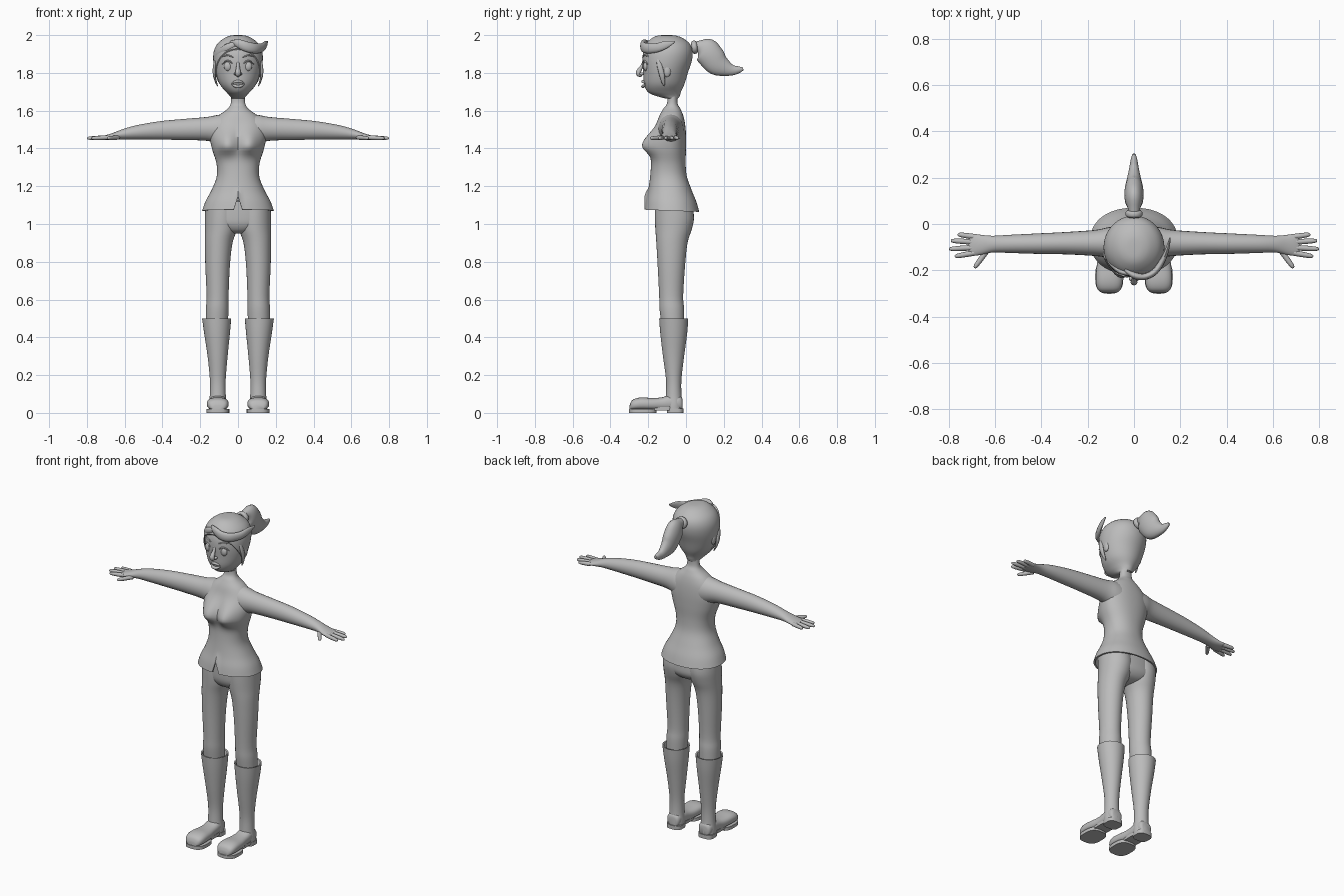
import bpy, bmesh, math
from mathutils import Vector as V

GREY = bpy.data.materials.new("plain grey")
GREY.diffuse_color = (0.5, 0.5, 0.5, 1)


def finish(bm, name, mirror=False, angle=45):
    """Turn a bmesh into a smooth shaded object, optionally mirrored in x."""
    bmesh.ops.recalc_face_normals(bm, faces=bm.faces)
    me = bpy.data.meshes.new(name)
    bm.to_mesh(me)
    bm.free()
    me.materials.append(GREY)
    me.shade_smooth()
    me.set_sharp_from_angle(angle=math.radians(angle))
    ob = bpy.data.objects.new(name, me)
    bpy.context.collection.objects.link(ob)
    if mirror:
        ob.modifiers.new("mirror", 'MIRROR').use_mirror_merge = False
    return ob


def resample(st, k):
    """Catmull-Rom interpolation of section tuples, k steps per span."""
    out = []
    for i in range(len(st) - 1):
        a, b, c, d = st[max(i - 1, 0)], st[i], st[i + 1], st[min(i + 2, len(st) - 1)]
        for j in range(k):
            t = j / k
            out.append(tuple(0.5 * (2 * q + (r - p) * t + (2 * p - 5 * q + 4 * r - s) * t * t
                                    + (3 * q - p - 3 * r + s) * t ** 3)
                             for p, q, r, s in zip(a, b, c, d)))
    return out + [st[-1]]


def ring(c, u, v, n=32, p=2.0):
    """Superellipse loop around c with half axes u and v."""
    f = lambda x: math.copysign(abs(x) ** (2 / p), x)
    return [V(c) + V(u) * f(math.cos(a)) + V(v) * f(math.sin(a))
            for a in (2 * math.pi * i / n for i in range(n))]


def loft(rings, cap_start=True, cap_end=True):
    bm = bmesh.new()
    loops = [[bm.verts.new(p) for p in r] for r in rings]
    for a, b in zip(loops, loops[1:]):
        for i in range(len(a)):
            j = (i + 1) % len(a)
            bm.faces.new((a[i], a[j], b[j], b[i]))
    if cap_start:
        bm.faces.new(loops[0])
    if cap_end:
        bm.faces.new(loops[-1])
    return bm


def z_rings(st, k=4, n=32, p=2.0):
    """Horizontal sections: z, x centre, half width, front y, back y."""
    return [ring((x, (f + b) / 2, z), (w, 0, 0), (0, (b - f) / 2, 0), n, p)
            for z, x, w, f, b in resample(st, k)]


def tube(name, st, up=(0, 0, 1), k=4, n=12, mirror=False):
    """Sweep: x, y, z, radius along up, radius sideways."""
    st = resample(st, k)
    pts = [V(s[:3]) for s in st]
    rings = []
    for i, s in enumerate(st):
        t = (pts[min(i + 1, len(pts) - 1)] - pts[max(i - 1, 0)]).normalized()
        side = t.cross(V(up)).normalized()
        rings.append(ring(pts[i], side * s[4], side.cross(t) * s[3], n))
    return finish(loft(rings), name, mirror, 60)


def ball(name, c, r, mirror=False):
    bm = bmesh.new()
    bmesh.ops.create_uvsphere(bm, u_segments=20, v_segments=12, radius=1)
    for v in bm.verts:
        v.co = V((c[i] + v.co[i] * r[i] for i in range(3)))
    return finish(bm, name, mirror)


# Shirt: torso with neck, bust, flared hem and front notch
torso = [(1.07, 0, .19, -.22, .07), (1.12, 0, .172, -.213, .055), (1.18, 0, .14, -.20, .03),
         (1.25, 0, .113, -.19, .005), (1.32, 0, .114, -.185, -.002), (1.40, 0, .138, -.185, 0),
         (1.47, 0, .15, -.175, 0), (1.53, 0, .138, -.155, -.005), (1.575, 0, .10, -.14, -.015),
         (1.61, 0, .055, -.12, -.03), (1.64, 0, .038, -.10, -.045), (1.70, 0, .036, -.10, -.045)]
lining = [(1.13, 0, .15, -.195, .035), (1.07, 0, .18, -.21, .06)]
bm = loft(z_rings(lining, 1, 64, 2.2) + z_rings(torso, 5, 64, 2.2), cap_start=False)
for v in bm.verts:
    x, y, z = v.co
    if y < -.09 and z > 1.25:
        dz = (z - 1.415) / (.075 if z > 1.415 else .045)
        dx = (abs(x) - .06) / .06
        v.co.y -= .056 * math.exp(-dx * dx - dz * dz) * min(1, (-.09 - y) / .05)
    if z < 1.2:
        low = 1.07 - .04 * (y + .075)
        if y < -.1:
            low += .07 * max(0, 1 - abs(x) / .02)
        v.co.z = low + (z - 1.07) * (1.2 - low) / .13
finish(bm, "shirt_torso")

# Arms, running from inside the shoulder to the palm: x, y centre, half depth, bottom, top
arm = [(.06, -.08, .07, 1.40, 1.585), (.11, -.08, .066, 1.425, 1.577), (.17, -.082, .056, 1.441, 1.566),
       (.30, -.083, .048, 1.445, 1.555), (.42, -.085, .044, 1.447, 1.543), (.54, -.086, .039, 1.448, 1.522),
       (.61, -.087, .036, 1.448, 1.502), (.66, -.09, .043, 1.446, 1.483),
       (.70, -.09, .048, 1.446, 1.470), (.715, -.09, .044, 1.448, 1.464)]
finish(loft([ring((x, y, (b + t) / 2), (0, d, 0), (0, 0, (t - b) / 2), 24)
             for x, y, d, b, t in resample(arm, 4)]), "arm", True)

# Fingers and thumb
for name, base, tip in (("little_finger", (.69, -.055), (.762, -.045)),
                        ("ring_finger", (.69, -.078), (.792, -.072)),
                        ("middle_finger", (.69, -.102), (.80, -.108)),
                        ("index_finger", (.69, -.125), (.775, -.14)),
                        ("thumb", (.635, -.115), (.69, -.19))):
    (x0, y0), (x1, y1) = base, tip
    at = lambda t, r: (x0 + (x1 - x0) * t, y0 + (y1 - y0) * t, 1.458 - .004 * t, r, r)
    tube(name, [at(0, .012), at(.5, .0115), at(.85, .0095), at(.97, .006), at(1, .002)], k=2, n=10, mirror=True)

# Trousers: hips and legs
hips = [(1.12, 0, .165, -.165, .03), (1.05, 0, .172, -.165, .036), (1.0, 0, .165, -.16, .035),
        (.965, 0, .10, -.14, .01), (.95, 0, .04, -.11, -.03)]
finish(loft(z_rings(hips, 4, 40, 2.3)), "trouser_hips")
leg = [(1.10, .085, .088, -.165, .035), (1.03, .086, .089, -.165, .042), (.97, .09, .085, -.162, .03),
       (.90, .102, .073, -.157, .008), (.78, .108, .065, -.15, -.005), (.62, .108, .058, -.142, -.015),
       (.55, .11, .06, -.14, -.01), (.47, .112, .058, -.13, -.01)]
finish(loft(z_rings(leg)), "trouser_leg", True)

# Boots: rim, shaft, foot, soles
shaft = [(.50, .113, .077, -.142, .012), (.42, .111, .068, -.136, .006), (.30, .108, .053, -.122, -.01),
         (.18, .107, .042, -.106, -.024), (.10, .107, .042, -.106, -.024), (.05, .107, .046, -.11, -.018),
         (.02, .107, .046, -.11, -.018)]
rim = [ring((.113, -.065, z), (r, 0, 0), (0, r, 0)) for z, r in ((.47, .06), (.498, .069))]
finish(loft(rim + z_rings(shaft), cap_start=False), "boot_shaft", True)
foot = [(-.298, .028, .04), (-.288, .046, .064), (-.265, .056, .077), (-.23, .058, .082), (-.18, .054, .079),
        (-.13, .046, .082), (-.08, .044, .095), (-.03, .04, .09), (-.018, .026, .07)]
finish(loft([ring((.107, y, (t + .014) / 2), (w, 0, 0), (0, 0, (t - .014) / 2), 24, 2.5)
             for y, w, t in resample(foot, 3)]), "boot_foot", True)


def sole(name, yf, yb, w, z0, z1, p):
    c = (.107, (yf + yb) / 2)
    finish(loft([ring((*c, z), (w, 0, 0), (0, (yb - yf) / 2, 0), 32, p) for z in (z0, z1)]), name, True, 30)


sole("boot_front_sole", -.302, -.155, .061, 0, .02, 2.8)
sole("boot_heel", -.10, -.013, .048, 0, .024, 3)
sole("boot_arch", -.20, -.06, .043, .012, .03, 4)

# Head
head = [(1.665, 0, .034, -.11, -.042), (1.68, 0, .045, -.165, -.036), (1.70, 0, .064, -.203, -.03),
        (1.74, 0, .096, -.222, -.012), (1.80, 0, .117, -.227, .006), (1.86, 0, .126, -.231, .026),
        (1.91, 0, .123, -.226, .03), (1.95, 0, .104, -.207, .015), (1.98, 0, .068, -.175, -.022),
        (1.993, 0, .035, -.145, -.058), (1.996, 0, .005, -.11, -.09)]
finish(loft(z_rings(head, 4, 48)), "head")

# Hair cap: a slightly larger head shape cut along the hairline
bm = loft(z_rings([(z + .004, x, w + .005, f - .005, b + .005) for z, x, w, f, b in head], 4, 48))
cut = bmesh.ops.bisect_plane(bm, geom=bm.verts[:] + bm.edges[:] + bm.faces[:], plane_co=(0, -.23, 1.935),
                             plane_no=V((0, -.235, -.16)).normalized(), clear_outer=True)
bmesh.ops.holes_fill(bm, edges=[e for e in cut["geom_cut"] if isinstance(e, bmesh.types.BMEdge)])
finish(bm, "hair_cap")

# Fringe sweeping across the forehead, side locks, ears
tube("fringe", [(-.04, -.198, 1.965, .006, .006), (.0, -.222, 1.956, .022, .014), (.045, -.228, 1.939, .027, .014),
                (.09, -.206, 1.93, .027, .014), (.125, -.155, 1.933, .024, .012), (.145, -.105, 1.95, .02, .008),
                (.156, -.06, 1.965, .004, .003)])
tube("fringe_left", [(.0, -.213, 1.958, .012, .01), (-.055, -.207, 1.935, .02, .011),
                     (-.10, -.17, 1.905, .018, .01), (-.122, -.13, 1.87, .006, .006)])
tube("side_lock", [(.112, -.15, 1.885, .008, .006), (.124, -.14, 1.84, .014, .008),
                   (.126, -.128, 1.79, .014, .007), (.116, -.12, 1.75, .009, .005), (.108, -.115, 1.73, .002, .002)],
     up=(0, 1, 0), mirror=True)
ball("ear", (.117, -.10, 1.81), (.012, .02, .032), True)

# Ponytail with its band
tube("ponytail", [(0, .03, 1.935, .025, .025), (0, .065, 1.94, .03, .026), (0, .10, 1.925, .065, .038),
                  (0, .13, 1.89, .07, .042), (0, .17, 1.845, .062, .036), (0, .235, 1.816, .032, .022),
                  (0, .28, 1.817, .018, .014), (0, .302, 1.823, .008, .007)], n=20)
tube("hair_band", [(0, .03, 1.934, .024, .028), (0, .037, 1.935, .034, .036),
                   (0, .052, 1.937, .034, .036), (0, .06, 1.938, .024, .026)], n=20)

# Face: eyes, lids, brows, nose, lips
ball("eye", (.053, -.213, 1.835), (.021, .013, .025), True)
tube("eyelid", [(.028, -.223, 1.845, .002, .003), (.04, -.226, 1.859, .004, .005), (.055, -.222, 1.864, .004, .005),
                (.07, -.214, 1.858, .004, .005), (.083, -.203, 1.845, .002, .003)], n=8, mirror=True)
tube("brow", [(.025, -.229, 1.883, .002, .003), (.055, -.219, 1.893, .004, .005),
              (.09, -.193, 1.885, .002, .003)], n=8, mirror=True)
tube("nose", [(0, -.222, 1.87, .005, .006), (0, -.234, 1.835, .008, .009), (0, -.25, 1.808, .013, .014),
              (0, -.25, 1.792, .012, .014), (0, -.235, 1.782, .004, .006)], up=(0, 1, 0))
ball("nose_tip", (0, -.251, 1.803), (.014, .014, .013))
ball("nostril", (.013, -.235, 1.795), (.009, .012, .008), True)
for name, z, sag, r in (("upper_lip", 1.742, .013, .007), ("lower_lip", 1.742, -.014, .008)):
    tube(name, [(x * .036, -.228 + .016 * x * x, z + sag * (1 - x * x), r * (1.15 - x * x), r * (1.2 - x * x))
                for x in (-1, -.5, 0, .5, 1)], n=10)
